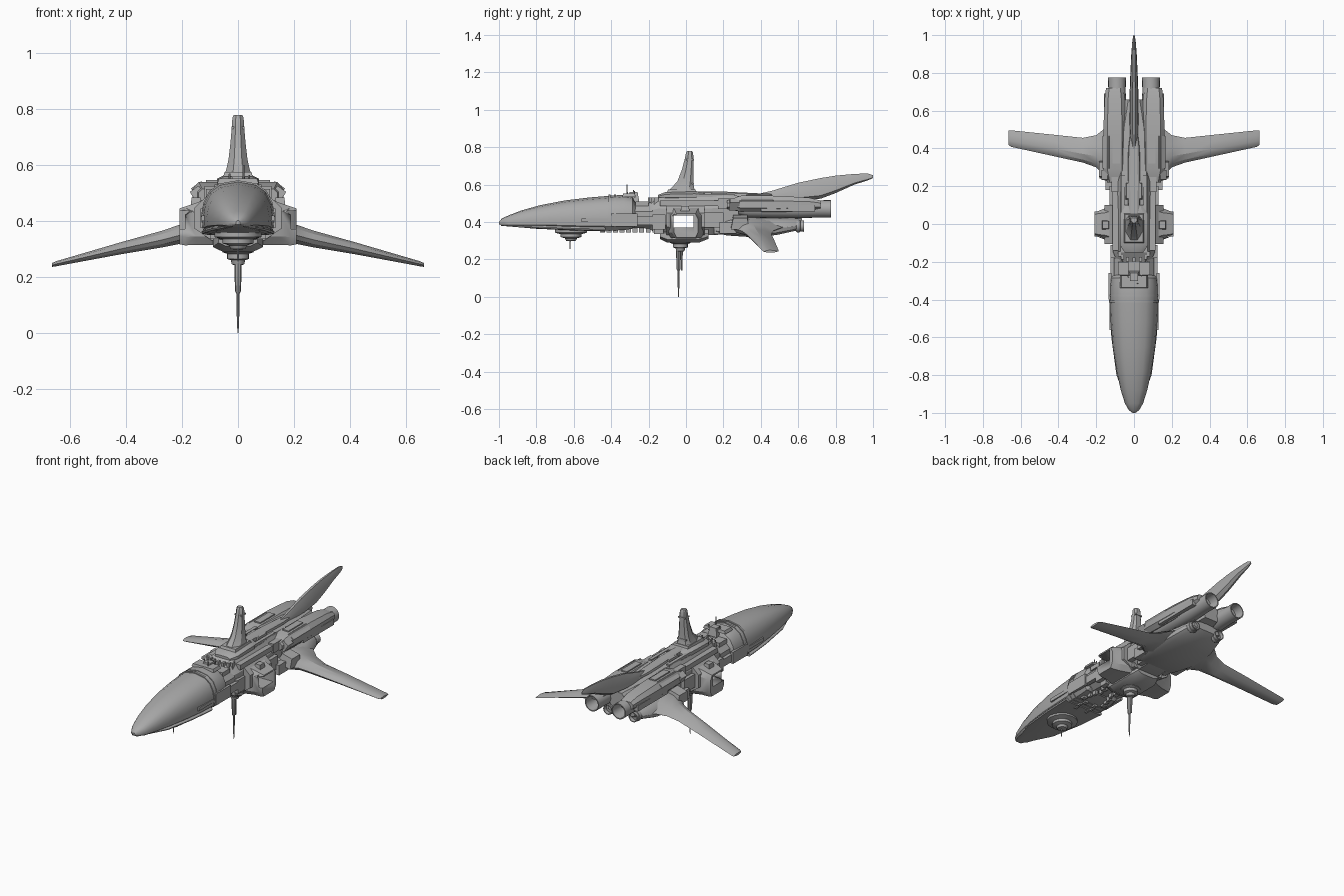
import bpy, bmesh, math, random
from mathutils import Matrix, Vector

if "Cube" in bpy.data.objects:
    bpy.data.objects.remove(bpy.data.objects["Cube"], do_unlink=True)

GREY = (0.4, 0.4, 0.4, 1)
mat = bpy.data.materials.new("hull_grey")
mat.use_nodes = True
mat.diffuse_color = GREY
mat.node_tree.nodes["Principled BSDF"].inputs["Base Color"].default_value = GREY


def finish(name, bm, mirror=False):
    bmesh.ops.recalc_face_normals(bm, faces=bm.faces)
    me = bpy.data.meshes.new(name)
    bm.to_mesh(me)
    bm.free()
    ob = bpy.data.objects.new(name, me)
    bpy.context.collection.objects.link(ob)
    me.materials.append(mat)
    bpy.ops.object.select_all(action="DESELECT")
    ob.select_set(True)
    bpy.context.view_layer.objects.active = ob
    bpy.ops.object.shade_smooth_by_angle(angle=math.radians(28))
    if mirror:
        ob.modifiers.new("mirror", "MIRROR").use_bisect_axis[0] = False
    return ob


def box(name, x, y, z, mirror=False, tilt=0, taper=1.0):
    """Box from ranges; the top face may taper and the box may tilt about y."""
    bm = bmesh.new()
    bmesh.ops.create_cube(bm, size=1)
    for v in bm.verts:
        if v.co.z > 0:
            v.co.x *= taper
            v.co.y *= taper
    size = [b - a for a, b in (x, y, z)]
    mid = Vector([(a + b) / 2 for a, b in (x, y, z)])
    bm.transform(Matrix.Translation(mid) @ Matrix.Rotation(math.radians(tilt), 4, "Y")
                 @ Matrix.Diagonal((*size, 1)))
    return finish(name, bm, mirror)


def skin(name, rings, mirror=False, caps=True):
    """Skin a row of closed rings of equal length."""
    bm = bmesh.new()
    rows = [[bm.verts.new(p) for p in r] for r in rings]
    n = len(rows[0])
    for a, b in zip(rows, rows[1:]):
        for i in range(n):
            bm.faces.new((a[i], a[(i + 1) % n], b[(i + 1) % n], b[i]))
    if caps:
        bm.faces.new(rows[0])
        bm.faces.new(rows[-1])
    return finish(name, bm, mirror)


def hull(name, shape, stations, mirror=False, cx=0):
    """Loft a symmetric half shape through stations (y, half width, bottom, top)."""
    full = shape + [(-fx, fz) for fx, fz in reversed(shape) if fx > 0]
    return skin(name, [[(cx + fx * w, y, zb + fz * (zt - zb)) for fx, fz in full]
                       for y, w, zb, zt in stations], mirror)


def lathe(name, profile, x=0, y=0, z=0, axis="Z", n=16, mirror=False):
    """Turn (radius, distance) pairs about an axis."""
    rings = []
    for r, d in profile:
        ring = []
        for i in range(n):
            a = math.tau * i / n
            u, v = r * math.cos(a), r * math.sin(a)
            ring.append((x + u, y + v, z + d) if axis == "Z" else (x + u, y + d, z + v))
        rings.append(ring)
    return skin(name, rings, mirror)


DOME = [(0, 0), (0.8, 0), (0.97, 0.12), (1, 0.34), (0.94, 0.58), (0.78, 0.8), (0.5, 0.94), (0, 1)]
OCT = [(0, 0), (0.6, 0), (1, 0.25), (1, 0.7), (0.65, 1), (0, 1)]
SLAB = [(0, 0), (0.85, 0), (1, 0.3), (0.9, 0.8), (0.6, 1), (0, 1)]
FIN = [(0, 0), (0.8, 0.15), (0.7, 0.6), (0.25, 1), (0, 1)]

# Long rounded nose with bands and side plates
hull("nose", DOME, [(-1, .008, .388, .402), (-.985, .028, .383, .418), (-.95, .048, .378, .435),
                    (-.88, .07, .375, .462), (-.78, .092, .37, .49), (-.65, .112, .364, .515),
                    (-.52, .124, .357, .531), (-.4, .129, .355, .541), (-.33, .129, .357, .546),
                    (-.285, .124, .365, .535), (-.27, .11, .38, .505)])
for y in (-.415, -.385):
    hull("nose_band", DOME, [(y, .132, .353, .546), (y + .012, .132, .353, .546)])
hull("nose_lower_lip", DOME, [(-.99, .02, .38, .392), (-.8, .093, .364, .392), (-.6, .12, .355, .388),
                              (-.43, .131, .35, .385)])
box("nose_side_plate", (.118, .134), (-.4, -.26), (.375, .445), True)
box("nose_side_strip", (.118, .13), (-.56, -.4), (.4, .42), True)
box("nose_top_hatch", (-.075, .075), (-.34, -.27), (.535, .552), taper=.9)
box("nose_top_console", (-.03, .03), (-.31, -.25), (.51, .56), taper=.7)
for x, y, top in ((.02, -.315, .6), (-.03, -.28, .57), (.04, -.275, .565)):
    lathe("mast", [(.005, .53), (.003, top)], x, y, n=6)

# Chin sensor dome
lathe("chin_sensor", [(.085, .36), (.085, .343), (.055, .335), (.055, .32), (.032, .313),
                      (.026, .3), (.008, .298)], y=-.615)
lathe("chin_antenna", [(.005, .305), (.002, .255)], y=-.62, n=6)

# Neck between nose and core
hull("neck", OCT, [(-.3, .105, .37, .495), (-.18, .105, .365, .495)])
box("neck_side_rail", (.1, .125), (-.3, -.16), (.385, .43), True)
box("neck_top_block", (.03, .085), (-.27, -.2), (.485, .51), True)
for i in range(7):
    a = math.pi * (i + .5) / 7
    x, y = .078 * math.cos(a), -.15 - .04 * math.sin(a)
    box("collar_tooth", (x - .008, x + .008), (y - .012, y + .012), (.49, .53))

# Core and side frames with a square tunnel cut straight through
core = hull("core", OCT, [(-.2, .09, .365, .5), (-.15, .11, .335, .53), (.14, .11, .33, .535),
                          (.22, .105, .335, .545), (.28, .1, .35, .54)])
frame = hull("side_frame", OCT, [(-.105, .155, .33, .5), (.1, .155, .33, .5)])
pod = skin("side_pod", [[(x, -a, z0), (x, a, z0), (x, b, z0 + .03), (x, b, z1 - .03), (x, a, z1), (x, -a, z1),
                         (x, -b, z1 - .03), (x, -b, z0 + .03)]
                        for x, a, b, z0, z1 in ((.09, .08, .1, .315, .49), (.15, .06, .085, .315, .465),
                                                (.19, .055, .068, .313, .452), (.21, .05, .065, .317, .445))], True)
cutter = box("tunnel_cutter", (-.5, .5), (-.068, .04), (.372, .436))
for ob in (core, frame, pod):
    bpy.context.view_layer.objects.active = ob
    for m in list(ob.modifiers):
        bpy.ops.object.modifier_apply(modifier=m.name)
    cut = ob.modifiers.new("tunnel", "BOOLEAN")
    cut.object, cut.operation, cut.solver = cutter, "DIFFERENCE", "EXACT"
    bpy.ops.object.modifier_apply(modifier=cut.name)
bpy.data.objects.remove(cutter, do_unlink=True)
box("pod_top_lug", (.13, .17), (-.03, .02), (.45, .485), True, taper=.8)
box("core_shoulder", (.06, .115), (-.14, .18), (.485, .515), True)
box("core_side_block", (.1, .13), (.1, .2), (.37, .45), True)
box("core_side_step", (.1, .125), (-.18, -.11), (.36, .44), True)

# Command tower
hull("tower_base", OCT, [(-.15, .05, .52, .545), (-.11, .075, .52, .56), (.05, .075, .52, .565),
                         (.1, .05, .52, .555)])
box("tower_step", (-.055, .055), (-.105, .06), (.55, .575), taper=.88)
skin("tower", [[(w * fx, y0 + (y1 - y0) * fy, z) for fx, fy in
                ((.4, 0), (1, .35), (1, .8), (.6, 1), (-.6, 1), (-1, .8), (-1, .35), (-.4, 0))]
               for z, w, y0, y1 in ((.56, .05, -.1, .05), (.585, .042, -.075, .042), (.62, .034, -.045, .04),
                                    (.68, .027, -.022, .04), (.74, .022, -.006, .04), (.77, .02, 0, .038),
                                    (.78, .015, .006, .032))])
for z in (.6, .73):
    box("tower_band", (-.03 if z < .7 else -.023, .03 if z < .7 else .023), (.0, .043), (z, z + .008))

# Lower turret and long probe
hull("keel_plate", OCT, [(-.14, .07, .31, .36), (-.1, .09, .29, .36), (.07, .09, .29, .36), (.12, .07, .31, .36)])
lathe("turret", [(.06, .31), (.055, .288), (.04, .283), (.04, .265), (.026, .26), (.022, .245), (.012, .242)], y=-.03)
lathe("probe", [(.013, .25), (.011, .15), (.006, .14), (.005, .07), (.002, 0)], y=-.04, n=8)
lathe("probe_side_rod", [(.006, .26), (.004, .14)], y=-.022, n=6)

# Rear hull: spine, belly and deck
hull("rear_hull", SLAB, [(.15, .1, .4, .54), (.3, .1, .4, .54), (.5, .09, .4, .53), (.66, .05, .43, .52)])
hull("belly", DOME[::-1], [(.15, .1, .345, .42), (.22, .13, .328, .43), (.34, .16, .32, .43),
                           (.48, .15, .33, .43), (.58, .125, .352, .425), (.62, .09, .375, .42)])
hull("spine", SLAB, [(.03, .03, .53, .565), (.22, .034, .53, .562), (.4, .03, .53, .553), (.48, .02, .53, .55)])
box("spine_block", (-.045, .045), (.13, .22), (.53, .556), taper=.9)
box("deck_strip", (.05, .07), (.06, .26), (.53, .55), True)
box("deck_box", (.085, .12), (.17, .25), (.47, .525), True)

# Swept tail fin
hull("tail_fin", FIN, [(.36, .01, .52, .545), (.46, .026, .52, .567), (.6, .031, .515, .61), (.72, .028, .525, .635),
                       (.8, .024, .555, .648), (.9, .018, .6, .657), (.97, .011, .622, .66), (1, .004, .635, .65)])

# Main engines with tilted armour and hollow nozzles
lathe("main_engine", [(.03, .28), (.046, .32), (.05, .6), (.046, .7), (.047, .775), (.041, .775), (.034, .69)],
      .09, 0, .47, "Y", 20, True)
hull("engine_cowl", OCT, [(.22, .04, .47, .515), (.29, .06, .455, .54), (.5, .06, .45, .54), (.66, .054, .46, .53),
                          (.72, .046, .47, .515)], True, .102)
box("engine_armour", (.108, .16), (.28, .48), (.48, .535), True, 35, .85)
box("engine_armour_front", (.12, .165), (.23, .29), (.47, .52), True, 35, .85)
box("engine_side_rail", (.13, .16), (.4, .69), (.455, .49), True)
box("cowl_panel", (.075, .115), (.32, .46), (.535, .547), True)

# Small lower engines
lathe("small_engine", [(.026, .48), (.032, .53), (.026, .57), (.03, .63), (.025, .63), (.018, .59)],
      .085, 0, .378, "Y", 16, True)
lathe("small_engine_collar", [(.032, .59), (.034, .6), (.032, .61), (.026, .612)], .085, 0, .378, "Y", 16, True)

# Drooping wings with root fairing
FOIL = ((0, .45), (.12, .8), (.35, 1), (.7, .85), (1, .5), (.7, .12), (.3, 0), (.08, .2))
skin("wing", [[(x, y0 + (y1 - y0) * fy, z0 + (z1 - z0) * fz) for fy, fz in FOIL]
              for x, y0, y1, z0, z1 in ((.08, .2, .58, .33, .43), (.15, .25, .51, .325, .415),
                                        (.2, .3, .47, .32, .39), (.27, .325, .456, .306, .366),
                                        (.42, .358, .472, .281, .324), (.652, .409, .496, .238, .256),
                                        (.665, .42, .494, .236, .25))], True)
box("wing_root_block", (.1, .19), (.24, .34), (.37, .43), True, 15, .75)
box("wing_root_step", (.11, .15), (.18, .27), (.34, .4), True)

# Underside and flank panels
random.seed(4)
for i in range(9):
    y = -.46 + i * .035
    x, w = random.uniform(.02, .06), random.uniform(.012, .03)
    box("belly_panel", (x, x + w), (y, y + .026), (.345, .372), True)
for i in range(5):
    y = -.17 + i * .08
    box("flank_panel", (.07, .1), (y, y + .05), (.335, .36), True)
